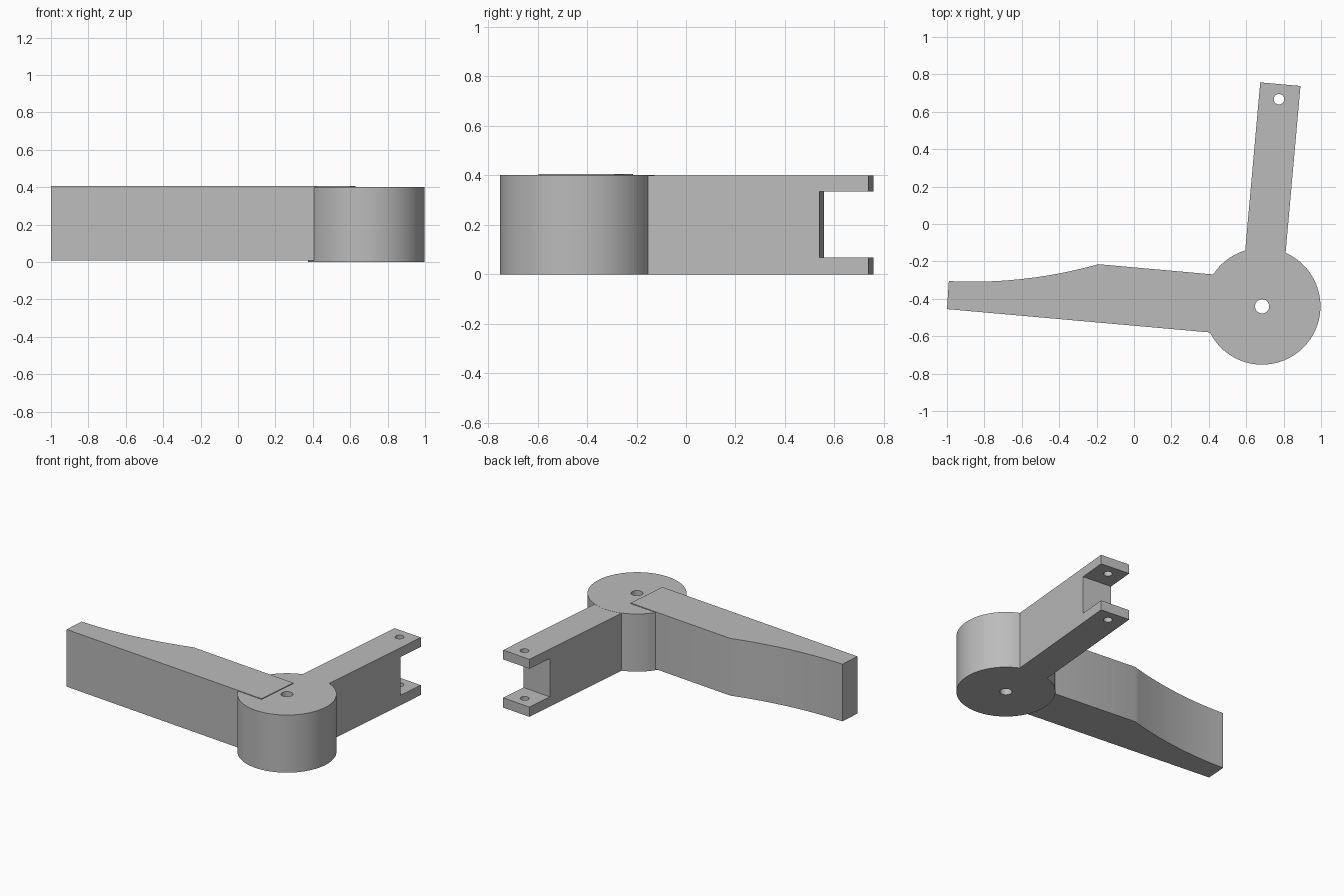
import bpy, bmesh
from math import radians
from mathutils import Vector

if "Cube" in bpy.data.objects:
    bpy.data.objects.remove(bpy.data.objects["Cube"], do_unlink=True)

grey = bpy.data.materials.new("plain grey")
grey.use_nodes = True
colour = (0.5, 0.5, 0.5, 1)
grey.diffuse_color = colour
grey.node_tree.nodes["Principled BSDF"].inputs["Base Color"].default_value = colour


def prism(name, outline, z0, z1):
    """Extrude a flat outline from z0 up to z1."""
    bm = bmesh.new()
    face = bm.faces.new([bm.verts.new((x, y, z0)) for x, y in outline])
    top = bmesh.ops.extrude_face_region(bm, geom=[face])["geom"]
    bmesh.ops.translate(bm, vec=(0, 0, z1 - z0),
                        verts=[v for v in top if isinstance(v, bmesh.types.BMVert)])
    bmesh.ops.recalc_face_normals(bm, faces=bm.faces)
    mesh = bpy.data.meshes.new(name)
    bm.to_mesh(mesh)
    bm.free()
    mesh.materials.append(grey)
    obj = bpy.data.objects.new(name, mesh)
    bpy.context.collection.objects.link(obj)
    return obj


def cylinder(name, centre, radius, z0, z1, sides):
    bpy.ops.mesh.primitive_cylinder_add(vertices=sides, radius=radius, depth=z1 - z0,
                                        location=(*centre, (z0 + z1) / 2))
    obj = bpy.context.object
    obj.name = name
    obj.data.materials.append(grey)
    return obj


def cut(obj, cutter):
    """Subtract the cutter from the part and remove the cutter."""
    cutter.hide_render = True
    mod = obj.modifiers.new("cut", "BOOLEAN")
    mod.operation, mod.solver, mod.object = "DIFFERENCE", "EXACT", cutter
    bpy.ops.object.select_all(action="DESELECT")
    bpy.context.view_layer.objects.active = obj
    obj.select_set(True)
    bpy.ops.object.modifier_apply(modifier=mod.name)
    bpy.data.objects.remove(cutter, do_unlink=True)


# Round hub with a pivot hole
pivot = (0.685, -0.44)
hub = cylinder("hub", pivot, 0.312, 0, 0.401, 96)
cut(hub, cylinder("pivot_cutter", pivot, 0.038, -0.1, 0.5, 32))

# Long arm with a hollowed back edge, raised a little above the hub
start, bend, end = Vector((-0.99, -0.305)), Vector((-0.59, -0.326)), Vector((-0.19, -0.215))
curve = [start * (1 - t) ** 2 + bend * 2 * t * (1 - t) + end * t * t
         for t in (i / 20 for i in range(21))]
arm = prism("long_arm", [(-1, -0.455)] + [tuple(p) for p in curve]
            + [(0.627, -0.288), (0.6, -0.597)], 0.008, 0.406)

# Forked lever: a slot across its tip and a pin hole through both prongs
along = Vector((0.08, 0.896)).normalized()
across = Vector((along.y, -along.x))
tip = Vector((0.7825, 0.7475))


def lever_rect(near, far, half):
    return [tip + along * d + across * s * half
            for d, s in ((near, -1), (near, 1), (far, 1), (far, -1))]


lever = prism("forked_lever", lever_rect(-0.92, 0, 0.108), 0, 0.4)
cut(lever, prism("slot_cutter", lever_rect(-0.2, 0.1, 0.2), 0.068, 0.335))
cut(lever, cylinder("pin_cutter", (0.775, 0.667), 0.028, -0.1, 0.5, 32))

# Smooth round walls, crisp edges
bpy.ops.object.select_all(action="DESELECT")
for part in (hub, arm, lever):
    part.select_set(True)
bpy.context.view_layer.objects.active = hub
bpy.ops.object.shade_smooth_by_angle(angle=radians(25))
